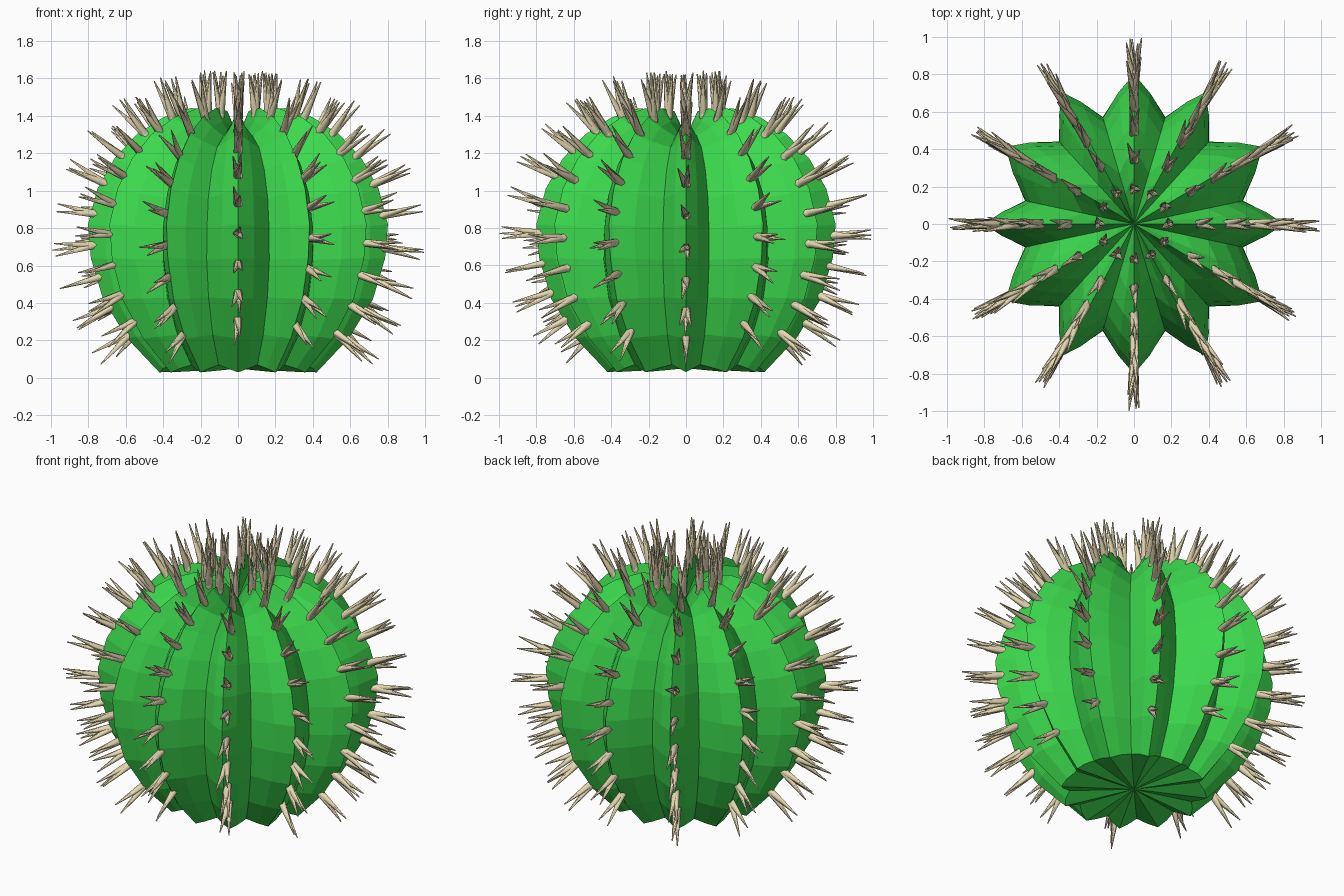
import bpy, bmesh, random
from math import sin, cos, radians, pi
from mathutils import Vector

if "Cube" in bpy.data.objects:
    bpy.data.objects.remove(bpy.data.objects["Cube"])

random.seed(4)


def material(name, col):
    m = bpy.data.materials.new(name)
    m.diffuse_color = (*col, 1)
    m.use_nodes = True
    m.node_tree.nodes["Principled BSDF"].inputs["Base Color"].default_value = m.diffuse_color
    return m


def make_object(name, bm, mat):
    bmesh.ops.recalc_face_normals(bm, faces=bm.faces)
    me = bpy.data.meshes.new(name)
    bm.to_mesh(me)
    bm.free()
    me.materials.append(mat)
    ob = bpy.data.objects.new(name, me)
    bpy.context.collection.objects.link(ob)
    return ob


# Rib crest and valley profiles (radius, height), bottom to top
CREST = [(.42, .03), (.59, .21), (.72, .42), (.785, .64), (.80, .82), (.75, 1.01),
         (.66, 1.17), (.54, 1.30), (.40, 1.39), (.25, 1.44), (.12, 1.425)]
VALLEY = [(.37, .07), (.48, .23), (.56, .43), (.595, .63), (.59, .80), (.565, .96),
          (.50, 1.11), (.40, 1.23), (.28, 1.29), (.17, 1.30), (.08, 1.29)]

# Slightly uneven rib spacing, mirrored over the quadrants
quarter = [0, 12, 31, 47.7, 61.5, 73.7, 90]
half = quarter + [180 - a for a in quarter[-2::-1]]
angles = half[:-1] + [a + 180 for a in half[:-1]]


def on_ring(profile, k, a):
    r, z = profile[k]
    return Vector((r * cos(radians(a)), r * sin(radians(a)), z))


# Ribbed body
bm = bmesh.new()
rings = []
for k in range(len(CREST)):
    pts = [on_ring(VALLEY if i % 2 else CREST, k, a) for i, a in enumerate(angles)]
    ring = []
    for i, p in enumerate(pts):
        q = pts[(i + 1) % len(pts)]
        mid = (p + q) / 2
        mid.x *= 1.025
        mid.y *= 1.025
        ring += [bm.verts.new(p), bm.verts.new(mid)]
    rings.append(ring)
n = len(rings[0])
for lo, hi in zip(rings, rings[1:]):
    for i in range(n):
        j = (i + 1) % n
        bm.faces.new((lo[i], lo[j], hi[j], hi[i]))
for ring, z in ((rings[0], .05), (rings[-1], 1.29)):
    c = bm.verts.new((0, 0, z))
    for i in range(n):
        bm.faces.new((ring[i], ring[(i + 1) % n], c))
make_object("cactus_body", bm, material("cactus_green", (.045, .70, .075)))


# Spine clusters along every crest
def crest_at(t):
    segs = [(Vector(a), Vector(b)) for a, b in zip(CREST, CREST[1:])]
    for a, b in segs:
        d = (b - a).length
        if t <= d or (a, b) == segs[-1]:
            break
        t -= d
    return a.lerp(b, t / d)


def add_spine(bm, base, d, length, sides=6):
    q = d.to_track_quat('Z', 'Y')
    loops = []
    for r, h in ((.014, -.03), (.024, -.01), (.003, length)):
        loops.append([bm.verts.new(base + q @ Vector((r * cos(2 * pi * s / sides),
                     r * sin(2 * pi * s / sides), h))) for s in range(sides)])
    for lo, hi in zip(loops, loops[1:]):
        for s in range(sides):
            e = (s + 1) % sides
            bm.faces.new((lo[s], lo[e], hi[e], hi[s])).smooth = True
    bm.faces.new(loops[0][::-1])
    bm.faces.new(loops[-1])


# first spine position on each rib, as arc length from the bottom
START = [.24, .33, .27, .34, .25, .30, .26, .35, .26, .36, .32, .28]
bm = bmesh.new()
for rib, start in enumerate(START):
    a = radians(rib * 30)
    out, side = Vector((cos(a), sin(a), 0)), Vector((-sin(a), cos(a), 0))
    for s in range(10):
        t = start + s * (1.85 - start) / 9
        p = crest_at(t)
        tangent = (crest_at(t + .12) - crest_at(t - .12)).normalized()
        normal = out * tangent.y + Vector((0, 0, -tangent.x))
        up = out * tangent.x + Vector((0, 0, tangent.y))
        base = out * p.x + Vector((0, 0, p.y)) - normal * .025
        spin = random.uniform(0, 2 * pi)
        for k in range(2 + s % 2):
            # spread the cluster evenly round the crest normal
            ang = spin + 2 * pi * k / (2 + s % 2)
            lean = random.uniform(.08, .2)
            d = (normal + side * cos(ang) * lean + up * sin(ang) * lean).normalized()
            length = random.uniform(.21, .235)
            # keep tips inside the overall bounds
            if d.z > .2:
                length = min(length, (1.645 - base.z) / d.z)
            if d.z < -.2:
                length = min(length, base.z / -d.z)
            length = min(length, (1 - base.xy.length) / max(d.xy.length, .2))
            add_spine(bm, base, d, length)
make_object("spines", bm, material("spine_tan", (.80, .70, .45)))
